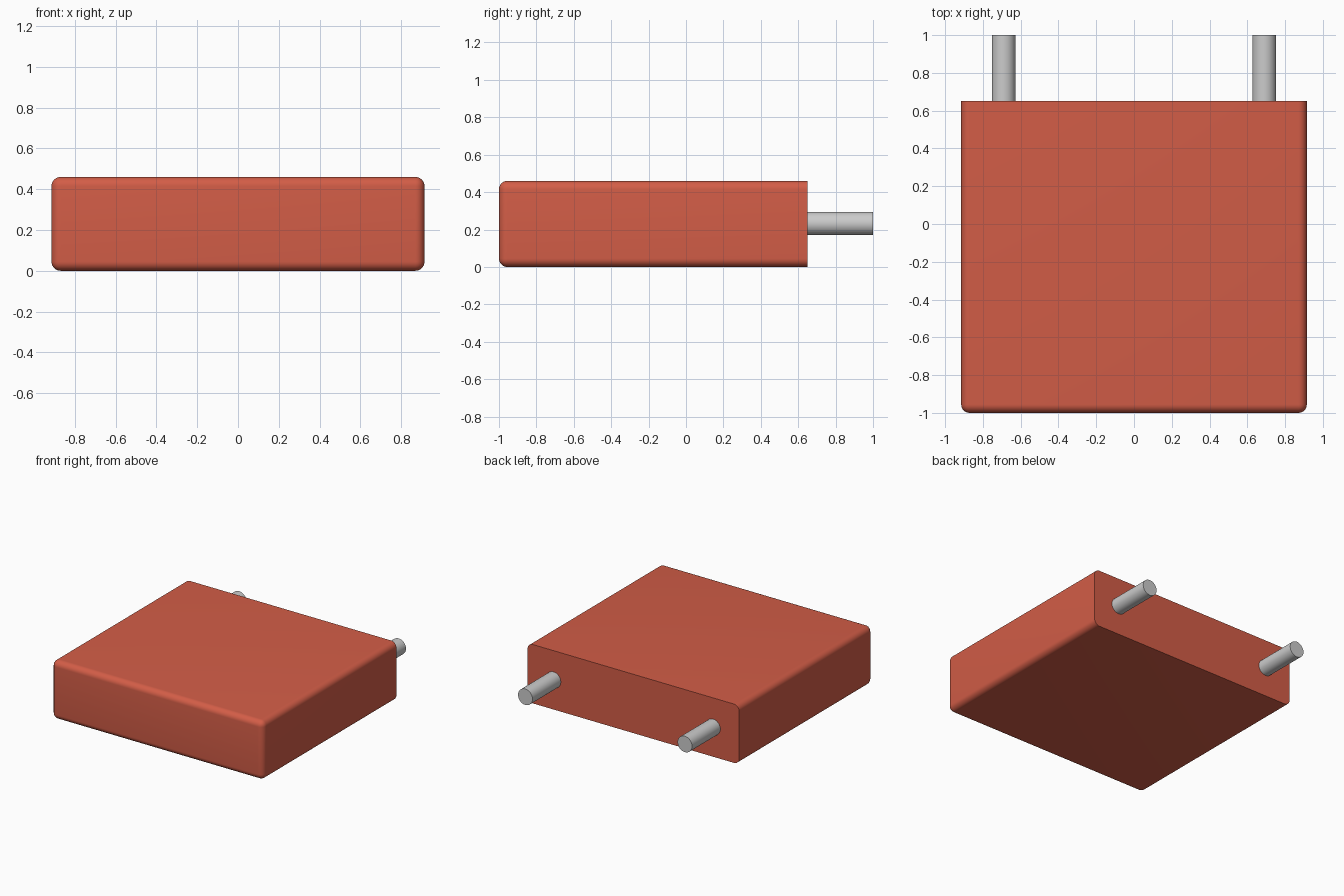
import bpy, bmesh, math
from mathutils import Matrix

if "Cube" in bpy.data.objects:
    bpy.data.objects.remove(bpy.data.objects["Cube"])

W, FRONT, BACK, H = 0.915, -1.0, 0.65, 0.46
ROUND = 0.045


def add_object(name, bm):
    mesh = bpy.data.meshes.new(name)
    bm.to_mesh(mesh)
    bm.free()
    obj = bpy.data.objects.new(name, mesh)
    bpy.context.collection.objects.link(obj)
    bpy.ops.object.select_all(action='DESELECT')
    obj.select_set(True)
    bpy.context.view_layer.objects.active = obj
    bpy.ops.object.shade_smooth_by_angle(angle=math.radians(35))
    return obj


# Body: box with every edge rounded except those around the flat back face
bm = bmesh.new()
bmesh.ops.create_cube(bm, size=1.0, matrix=Matrix.Translation((0, (FRONT + BACK) / 2, H / 2))
                      @ Matrix.Diagonal((2 * W, BACK - FRONT, H, 1)))
edges = [e for e in bm.edges if not all(v.co.y > BACK - 0.001 for v in e.verts)]
bmesh.ops.bevel(bm, geom=edges, offset=ROUND, offset_type='OFFSET', segments=8,
                profile=0.5, affect='EDGES', clamp_overlap=True)
body = add_object("body", bm)
red = bpy.data.materials.new("brick_red")
red.diffuse_color = (0.65, 0.11, 0.063, 1)
red.use_nodes = True
red.node_tree.nodes["Principled BSDF"].inputs["Base Color"].default_value = red.diffuse_color
body.data.materials.append(red)

# Pegs: two round pins standing out of the back face
PEG_START, PEG_END = BACK - 0.02, 1.0
for name, x in (("left_peg", -0.69), ("right_peg", 0.69)):
    bm = bmesh.new()
    bmesh.ops.create_cone(bm, cap_ends=True, segments=48, radius1=0.0625, radius2=0.0625,
                          depth=PEG_END - PEG_START,
                          matrix=Matrix.Translation((x, (PEG_START + PEG_END) / 2, H / 2 + 0.002))
                          @ Matrix.Rotation(math.pi / 2, 4, 'X'))
    add_object(name, bm)
